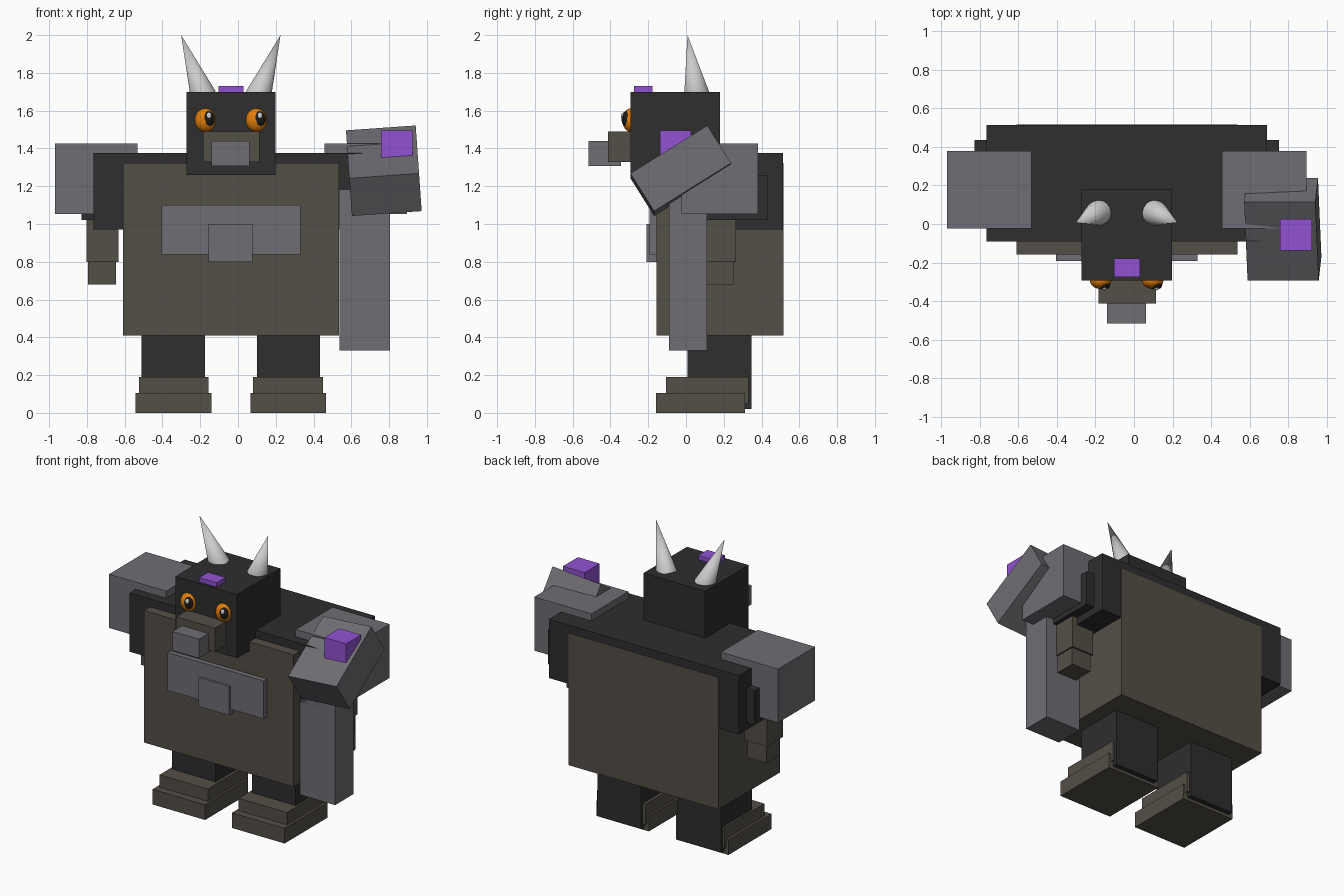
import bpy, math
from mathutils import Vector, Euler

if "Cube" in bpy.data.objects:
    bpy.data.objects.remove(bpy.data.objects["Cube"])


def material(name, rgb):
    lin = [(c / 255 / 12.92) if c < 11 else ((c / 255 + 0.055) / 1.055) ** 2.4 for c in rgb]
    m = bpy.data.materials.new(name)
    m.diffuse_color = (*lin, 1)
    m.use_nodes = True
    m.node_tree.nodes["Principled BSDF"].inputs["Base Color"].default_value = m.diffuse_color
    return m


BLACK = material("charcoal", (46, 46, 46))
BROWN = material("dark brown", (84, 79, 71))
GREY = material("steel grey", (110, 109, 115))
PURPLE = material("purple", (146, 82, 210))
ORANGE = material("orange", (225, 125, 10))
SILVER = material("silver", (205, 205, 205))
PUPIL = material("pupil black", (25, 25, 25))

CX = -0.038  # symmetry plane of the body


def box(name, mat, x, y, z, rot=(0, 0, 0)):
    """Box from (min, max) ranges, optionally rotated about its centre."""
    bpy.ops.mesh.primitive_cube_add(size=1, location=[(a + b) / 2 for a, b in (x, y, z)], rotation=rot)
    o = bpy.context.object
    o.name = name
    o.scale = [b - a for a, b in (x, y, z)]
    o.data.materials.append(mat)
    return o


def pair(name, mat, x, y, z):
    """Box and its mirror image; x is measured outward from the body's middle."""
    box("left_" + name, mat, (CX + x[0], CX + x[1]), y, z)
    box("right_" + name, mat, (CX - x[1], CX - x[0]), y, z)


def ball(name, mat, loc, radii):
    bpy.ops.mesh.primitive_uv_sphere_add(segments=20, ring_count=12, radius=1, location=loc)
    o = bpy.context.object
    o.name = name
    o.scale = radii
    o.data.materials.append(mat)
    bpy.ops.object.shade_smooth()


# Body
box("torso", BROWN, (-0.61, 0.536), (-0.157, 0.516), (0.41, 1.322))
box("shoulder_block", BLACK, (-0.766, 0.69), (-0.09, 0.513), (0.97, 1.376))
box("shoulder_joint", BLACK, (-0.828, 0.752), (0.0, 0.435), (1.02, 1.257))
box("chest_plate", GREY, (-0.405, 0.33), (-0.192, -0.1), (0.838, 1.10))
box("chest_badge", GREY, (-0.156, 0.077), (-0.208, -0.1), (0.80, 1.0))

# Legs and stepped feet
pair("leg", BLACK, (0.138, 0.473), (0.008, 0.346), (0.02, 0.45))
pair("foot_upper", BROWN, (0.118, 0.487), (-0.107, 0.33), (0.05, 0.19))
pair("foot_sole", BROWN, (0.103, 0.505), (-0.158, 0.312), (0.0, 0.105))

# Arms and shoulder pads
pair("shoulder_pad", GREY, (0.495, 0.932), (-0.023, 0.38), (1.054, 1.425))
pair("forearm", BROWN, (0.595, 0.765), (0.09, 0.265), (0.80, 1.1))
pair("hand", BROWN, (0.607, 0.755), (0.105, 0.252), (0.68, 0.82))

# Weapon held on one side
box("weapon_handle", GREY, (0.538, 0.806), (-0.09, 0.11), (0.33, 1.18))
box("weapon_head", GREY, (0.587, 0.957), (-0.268, 0.212), (1.164, 1.40),
    (math.radians(32), math.radians(-4), 0))
box("weapon_gem", PURPLE, (0.757, 0.923), (-0.138, 0.026), (1.32, 1.494))

# Head
box("head", BLACK, (-0.273, 0.198), (-0.293, 0.18), (1.26, 1.70))
box("muzzle", BROWN, (-0.184, 0.113), (-0.412, -0.2), (1.328, 1.49))
box("snout", GREY, (-0.14, 0.062), (-0.516, -0.345), (1.308, 1.44))
box("forehead_gem", PURPLE, (-0.104, 0.03), (-0.276, -0.178), (1.65, 1.73))

# Eyes and horns
for side, s in (("left", 1), ("right", -1)):
    ex = CX + s * 0.135
    ball(side + "_eye", ORANGE, (ex, -0.293, 1.55), (0.056, 0.044, 0.062))
    ball(side + "_pupil", PUPIL, (ex + 0.016, -0.315, 1.556), (0.034, 0.026, 0.042))
    ball(side + "_glint", SILVER, (ex + 0.019, -0.330, 1.572), (0.014, 0.014, 0.018))

    base = Vector((CX + s * 0.146, 0.058, 1.68))
    tip = Vector((CX + s * 0.263, 0.008, 2.0))
    axis = tip - base
    bpy.ops.mesh.primitive_cone_add(vertices=16, radius1=0.069, radius2=0, depth=axis.length,
                                    location=(base + tip) / 2,
                                    rotation=axis.to_track_quat('Z', 'Y').to_euler())
    horn = bpy.context.object
    horn.name = side + "_horn"
    horn.data.materials.append(SILVER)
    bpy.ops.object.shade_smooth_by_angle()
